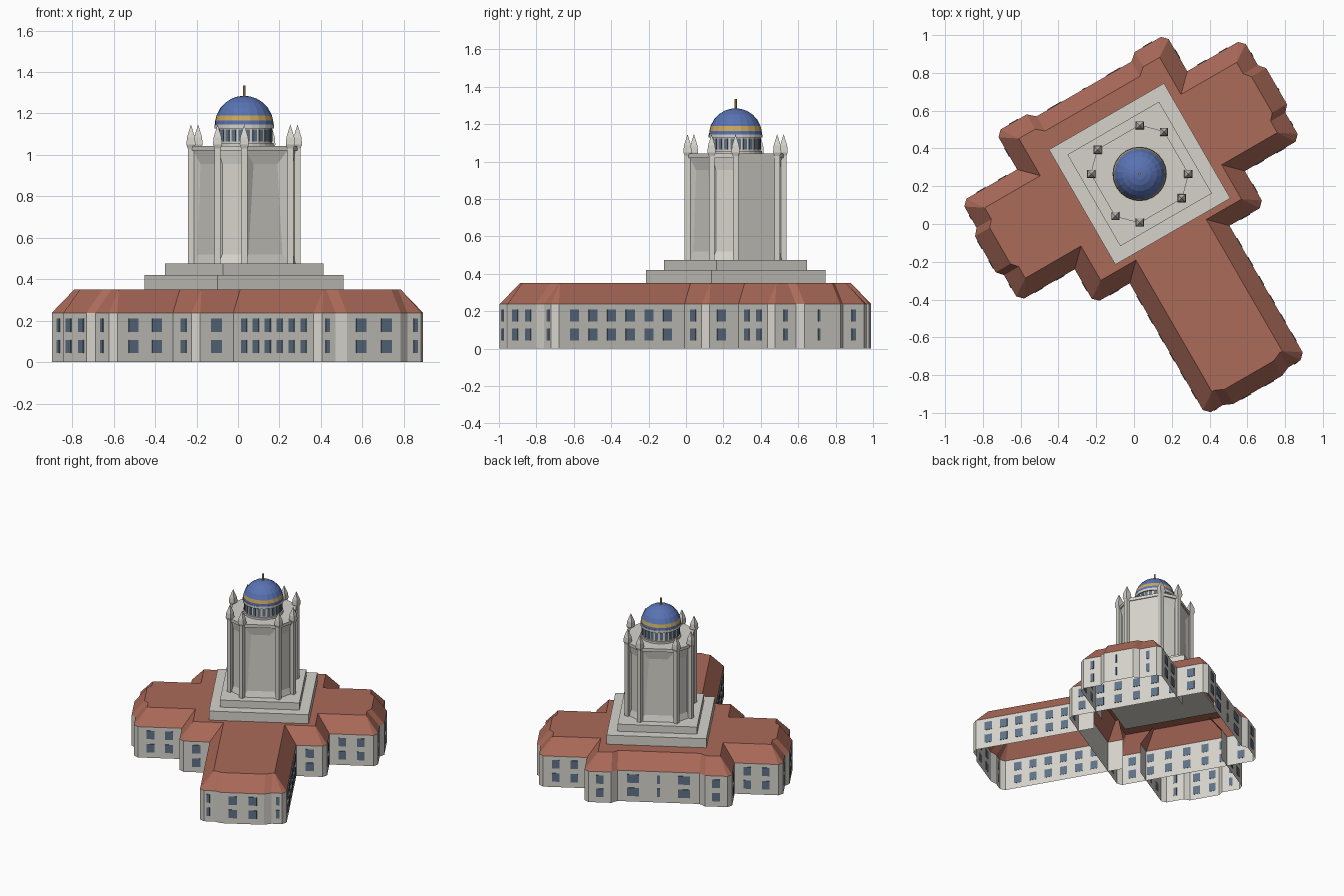
import bpy, bmesh
from math import sin, cos, pi, radians
from mathutils import Matrix, Vector

cube = bpy.data.objects.get("Cube")
if cube:
    bpy.data.objects.remove(cube, do_unlink=True)


def material(name, rgb):
    m = bpy.data.materials.new(name)
    m.use_nodes = True
    m.diffuse_color = (*rgb, 1)
    m.node_tree.nodes["Principled BSDF"].inputs["Base Color"].default_value = (*rgb, 1)
    return m


STONE = material("pale stone", (0.67, 0.65, 0.60))
ROOF = material("terracotta roof", (0.41, 0.145, 0.10))
GLASS = material("blue grey glass", (0.115, 0.17, 0.245))
BLUE = material("blue dome tile", (0.10, 0.17, 0.45))
GOLD = material("gold", (0.58, 0.39, 0.11))

# The plan is turned on its site; the tower stands slightly off the plan centre
SITE = Matrix.Translation((0.004, 0.25, 0)) @ Matrix.Rotation(radians(30), 4, 'Z')
TOWER = SITE @ Matrix.Translation((0.03, 0, 0))
EAVE, RIDGE, SLOPE, CHAMFER = 0.238, 0.35, 0.09, 0.03


def finish(name, bm, mats, matrix):
    mesh = bpy.data.meshes.new(name)
    bm.to_mesh(mesh)
    bm.free()
    mesh.transform(matrix)
    for m in mats:
        mesh.materials.append(m)
    ob = bpy.data.objects.new(name, mesh)
    bpy.context.collection.objects.link(ob)
    return ob


def add_box(bm, size, centre, turn=0):
    m = Matrix.Rotation(turn, 4, 'Z') @ Matrix.Translation(centre) @ Matrix.Diagonal((*size, 1))
    bmesh.ops.create_cube(bm, size=1, matrix=m)


def lathe(bm, profile, sides, phase=0.0, centre=(0, 0)):
    """Turn a (radius, height) profile into a closed solid."""
    rings = []
    for r, z in profile:
        rings.append([bm.verts.new((centre[0] + r * cos(phase + 2 * pi * i / sides),
                                    centre[1] + r * sin(phase + 2 * pi * i / sides), z))
                      for i in range(sides)])
    for low, high in zip(rings, rings[1:]):
        for i in range(sides):
            j = (i + 1) % sides
            bm.faces.new((low[i], low[j], high[j], high[i]))
    bm.faces.new(rings[0][::-1])
    bm.faces.new(rings[-1])
    bmesh.ops.remove_doubles(bm, verts=[v for ring in rings for v in ring], dist=0.0001)


def wing(name, angle, start, length, half, shift, jog, step, ends, sides):
    """A hip-roofed wing running outwards, open below and at its inner end."""
    place = SITE @ Matrix.Rotation(radians(angle), 4, 'Z') @ Matrix.Translation((0, shift, 0))
    inner, outer = jog
    tip = length - SLOPE
    side = [(start, half, start), (length - CHAMFER, half, tip), (length, half - CHAMFER, tip),
            (length, outer, tip), (length + step, inner, tip + step)]
    outline = [(s, -t, e) for s, t, e in side] + side[::-1]
    flat = half - SLOPE
    bm = bmesh.new()
    base = [bm.verts.new((s, t, 0)) for s, t, e in outline]
    eave = [bm.verts.new((s, t, EAVE)) for s, t, e in outline]
    top = [bm.verts.new((e, max(-flat, min(flat, t)), RIDGE)) for s, t, e in outline]
    for i in range(len(outline) - 1):
        bm.faces.new((base[i], base[i + 1], eave[i + 1], eave[i]))
        bm.faces.new((eave[i], eave[i + 1], top[i + 1], top[i])).material_index = 1
    bm.faces.new(top).material_index = 1
    bmesh.ops.remove_doubles(bm, verts=top, dist=0.0005)
    finish(name, bm, (STONE, ROOF), place)

    # Two storeys of thin window plates
    bm = bmesh.new()
    for z in (0.075, 0.178):
        for t, width in ends:
            s = length + (step if abs(t) < inner else 0)
            add_box(bm, (0.005, width, 0.064), (s + 0.001, t, z))
        for s in sides:
            for sign in (-1, 1):
                add_box(bm, (0.054, 0.005, 0.064), (s, sign * (half + 0.001), z))
    finish(name + "_windows", bm, (GLASS,), place)


def pairs(*items):
    return [(sign * t, w) for t, w in items for sign in (-1, 1)]


# Cross block, side wings and long front wing
wing("cross_block_front", -90, 0, 0.475, 0.52, 0, (0.3, 0.33), 0,
     pairs((0.40, 0.06)), [0.37, 0.233, 0.096])
wing("cross_block_back", 90, 0, 0.572, 0.52, 0, (0.29, 0.33), -0.035,
     pairs((0.41, 0.055), (0.18, 0.085)) + [(0, 0.02)], [0.041, 0.178, 0.315, 0.45])
wing("left_wing", 0, 0.4, 0.86, 0.305, 0.04, (0.11, 0.145), 0.03,
     pairs((0.21, 0.024)) + [(-0.02, 0.014)], [0.61, 0.74])
wing("right_wing", 180, 0.4, 0.86, 0.305, -0.04, (0.11, 0.145), 0.03,
     pairs((0.21, 0.024), (0.06, 0.05)), [0.61, 0.74])
wing("long_wing", -90, 0.36, 1.28, 0.305, 0, (0.15, 0.2), 0.022,
     pairs((0.07, 0.058), (0.245, 0.022)), [0.58 + 0.115 * i for i in range(6)])

# Stepped platform
for name, side, low, high in (("lower_step", 0.703, 0.33, 0.42), ("upper_step", 0.56, 0.41, 0.475)):
    bm = bmesh.new()
    add_box(bm, (side, side, high - low), (0, 0, (low + high) / 2))
    finish(name, bm, (STONE,), TOWER)

# Tower shaft: four wide and four narrow sides with tapered sunk panels
corners = [radians(90 * q + a) for q in range(4) for a in (-30, 30)]
RADIUS = 0.257


def prism(bm, r, low, high):
    rings = [[bm.verts.new((r * cos(a), r * sin(a), z)) for a in corners] for z in (low, high)]
    bm.faces.new(rings[0][::-1])
    bm.faces.new(rings[1])
    n = len(corners)
    return [bm.faces.new((rings[0][i], rings[0][(i + 1) % n], rings[1][(i + 1) % n], rings[1][i]))
            for i in range(n)]


bm = bmesh.new()
walls = prism(bm, RADIUS - 0.004, 0.47, 1.035)
for i, wall in enumerate(walls):
    wide = i % 2 == 0
    bmesh.ops.inset_individual(bm, faces=[wall], thickness=0.045 if wide else 0.025, depth=-0.014)
    middle = wall.calc_center_median()
    for v in wall.verts:
        if v.co.z > middle.z:
            v.co.z = 0.955
            if wide:
                v.co.xy = v.co.xy.lerp(middle.xy, 0.3)
        else:
            v.co.z = 0.52
finish("tower_shaft", bm, (STONE,), TOWER)

bm = bmesh.new()
prism(bm, RADIUS + 0.003, 1.02, 1.043)
finish("tower_cornice", bm, (STONE,), TOWER)

# Corner pinnacles
bm = bmesh.new()
for a in corners:
    lathe(bm, [(0.021, 0.47), (0.021, 1.03), (0.031, 1.05), (0.027, 1.085), (0.0, 1.147)], 4,
          radians(15), (RADIUS * cos(a), RADIUS * sin(a)))
finish("pinnacles", bm, (STONE,), TOWER)

# Drum with a ring of windows
bm = bmesh.new()
lathe(bm, [(0.142, 1.03), (0.142, 1.058), (0.133, 1.058), (0.133, 1.128),
           (0.144, 1.128), (0.144, 1.146)], 24)
finish("drum", bm, (STONE,), TOWER)
bm = bmesh.new()
for i in range(24):
    add_box(bm, (0.006, 0.021, 0.058), (0.1325, 0, 1.094), 2 * pi * (i + 0.5) / 24)
finish("drum_windows", bm, (GLASS,), TOWER)

# Dome with a gold band
bm = bmesh.new()
arc = [radians(d) for d in (0, 8.2, 18.8, 35, 50, 65, 78, 90)]
lathe(bm, [(0.142 * cos(a), 1.145 + 0.14 * sin(a)) for a in arc], 20)
for f in bm.faces:
    f.material_index = int(1.165 < f.calc_center_median().z < 1.19)
finish("dome", bm, (BLUE, GOLD), TOWER)

# Finial
bm = bmesh.new()
lathe(bm, [(0.007, 1.27), (0.007, 1.335)], 8)
finish("finial", bm, (GOLD,), TOWER)
